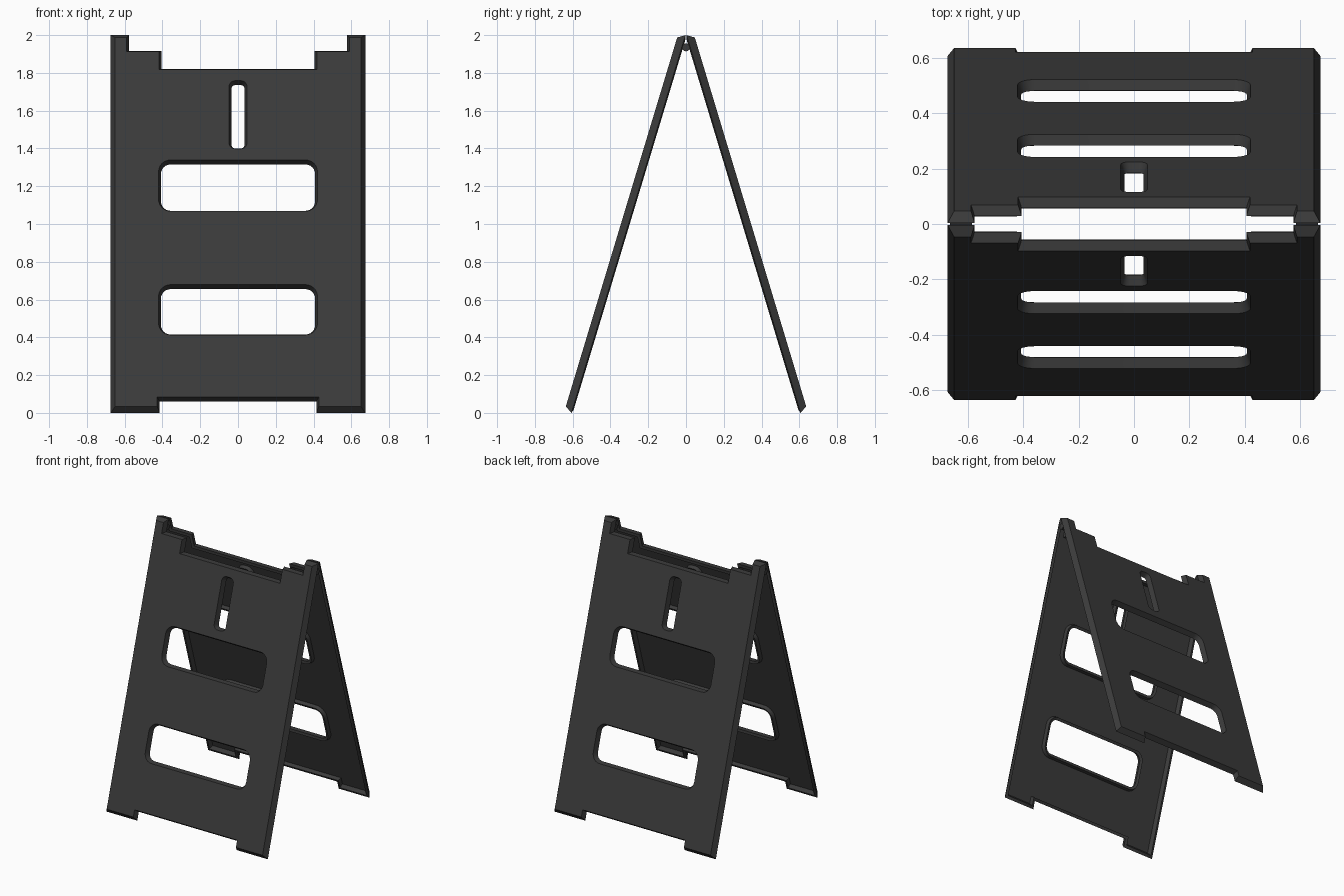
import bpy, bmesh, math
from mathutils import Vector

if "Cube" in bpy.data.objects:
    bpy.data.objects.remove(bpy.data.objects["Cube"])

LEAN = math.radians(16.8)      # tilt of each board from vertical
FOOT_Y = -0.607                # lowest edge of the front board

# Moulded shell, from the outer face over the flange rim to the recessed inner
# face: depth, rim inset, step inset, hole growth
LAYERS = [(0.038, 0.024, 0.013, 0.013),
          (0.0, 0.0, 0.0, 0.0),
          (-0.007, 0.019, 0.019, 0.019),
          (0.018, 0.035, 0.027, 0.027)]

plastic = bpy.data.materials.new("dark grey plastic")
plastic.use_nodes = True
plastic.diffuse_color = (0.043, 0.043, 0.043, 1)
plastic.node_tree.nodes["Principled BSDF"].inputs["Base Color"].default_value = (0.043, 0.043, 0.043, 1)


def finish(obj):
    obj.data.materials.append(plastic)
    bpy.ops.object.select_all(action='DESELECT')
    obj.select_set(True)
    bpy.context.view_layer.objects.active = obj
    bpy.ops.object.shade_smooth_by_angle(angle=math.radians(30))


def board_outline(rim, step):
    """Feet at the bottom and stepped shoulders at the top, pulled inward."""
    half = [(0.415 + step, 0.06 + step), (0.415 + step, rim),
            (0.674 - rim, rim), (0.674 - rim, 2 - rim),
            (0.576 + step, 2 - rim), (0.576 + step, 1.915 - step),
            (0.406 + step, 1.915 - step), (0.406 + step, 1.82 - step)]
    return [Vector(p) for p in half] + [Vector((-x, z)) for x, z in reversed(half)]


def rounded_rect(half_w, z0, z1, r, grow, steps=6):
    points = []
    corners = [(half_w - r, z0 + r, -90), (half_w - r, z1 - r, 0),
               (r - half_w, z1 - r, 90), (r - half_w, z0 + r, 180)]
    for cx, cz, start in corners:
        for i in range(steps + 1):
            a = math.radians(start + 90 * i / steps)
            points.append(Vector((cx + (r + grow) * math.cos(a),
                                  cz + (r + grow) * math.sin(a))))
    return points


# Two wide windows and the upright carrying slot
HOLES = [(0.408, 0.415, 0.655, 0.05), (0.408, 1.07, 1.315, 0.05), (0.035, 1.40, 1.735, 0.02)]


def place(p, t):
    """Point on the leaning board: p is (x, height at the rim), t is depth."""
    return (p.x, FOOT_Y + p.y * math.tan(LEAN) - t * math.cos(LEAN),
            p.y + t * math.sin(LEAN))


def make_board(name, turn):
    bm = bmesh.new()
    rings = []
    for depth, rim, step, grow in LAYERS:
        loops = [board_outline(rim, step)] + [rounded_rect(*h, grow) for h in HOLES]
        rings.append([[bm.verts.new(place(p, depth)) for p in loop] for loop in loops])
    # Flanges around the outline and every hole
    for lower, upper in zip(rings, rings[1:]):
        for a, b in zip(lower, upper):
            for i in range(len(a)):
                bm.faces.new((a[i - 1], a[i], b[i], b[i - 1]))
    # Outer face and recessed inner face
    normal = Vector((0, -math.cos(LEAN), math.sin(LEAN)))
    for ring, direction in ((rings[0], normal), (rings[-1], -normal)):
        edges = [bm.edges.get((loop[i - 1], loop[i])) for loop in ring for i in range(len(loop))]
        bmesh.ops.triangle_fill(bm, use_beauty=True, edges=edges, normal=direction)
    bmesh.ops.recalc_face_normals(bm, faces=bm.faces)
    mesh = bpy.data.meshes.new(name)
    bm.to_mesh(mesh)
    bm.free()
    obj = bpy.data.objects.new(name, mesh)
    bpy.context.collection.objects.link(obj)
    obj.rotation_euler.z = turn
    finish(obj)


make_board("front_board", 0)
make_board("back_board", math.pi)

# Hinge pins between the top tabs
for side, x in (("left", 0.625), ("right", -0.625)):
    bpy.ops.mesh.primitive_cylinder_add(vertices=20, radius=0.021, depth=0.08,
                                        location=(x, 0, 1.935),
                                        rotation=(0, math.pi / 2, 0))
    pin = bpy.context.object
    pin.name = side + "_hinge_pin"
    finish(pin)
